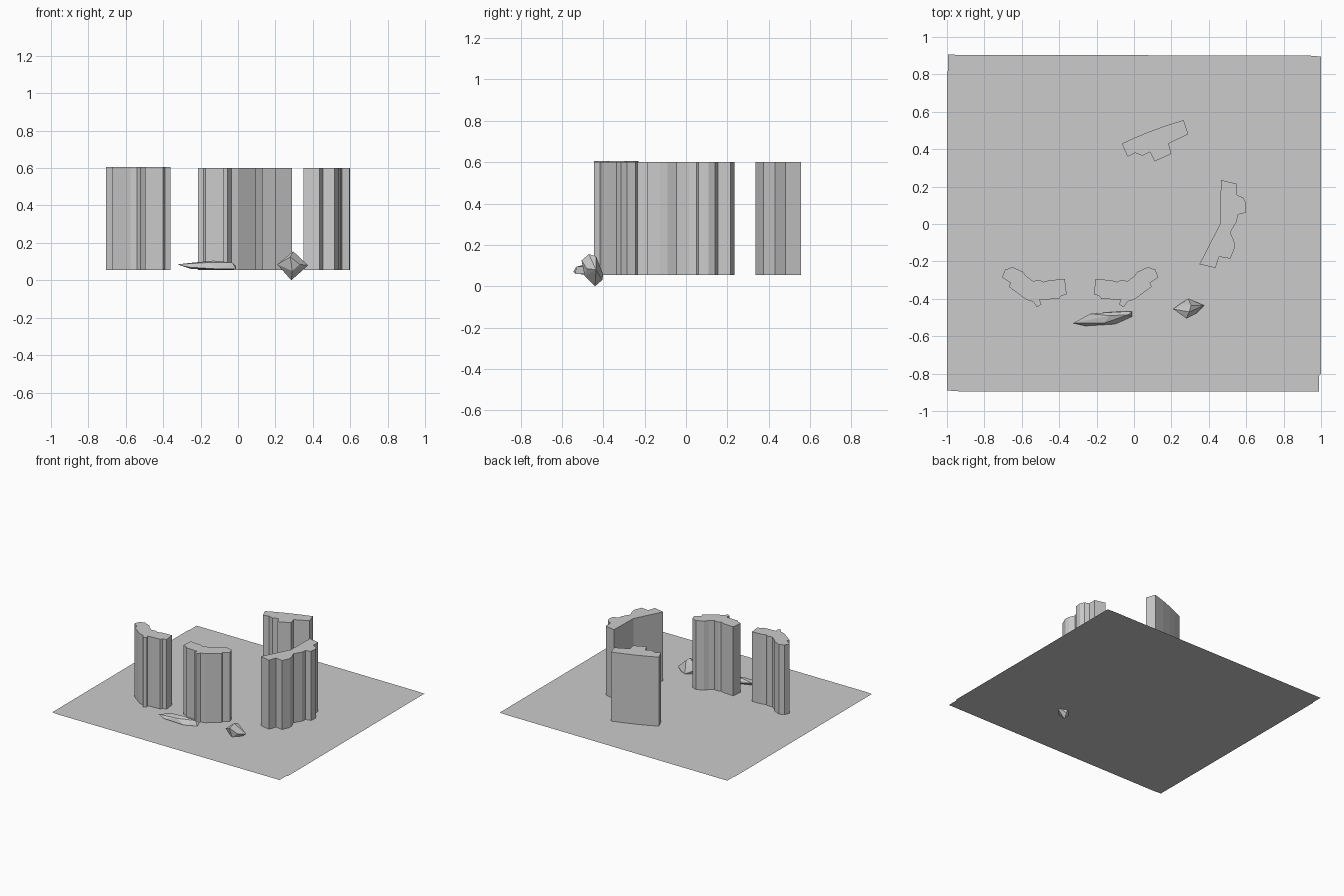
import bpy, bmesh

FLOOR = 0.055


def finish(bm, name):
    bmesh.ops.recalc_face_normals(bm, faces=bm.faces)
    me = bpy.data.meshes.new(name)
    bm.to_mesh(me)
    bm.free()
    ob = bpy.data.objects.new(name, me)
    bpy.context.collection.objects.link(ob)
    return ob


def pillar(name, outline, top):
    """Stone column: outline on the ground pulled straight up."""
    bm = bmesh.new()
    face = bm.faces.new([bm.verts.new((x, y, FLOOR)) for x, y in outline])
    ext = bmesh.ops.extrude_face_region(bm, geom=[face], use_keep_orig=True)
    for v in ext["geom"]:
        if isinstance(v, bmesh.types.BMVert):
            v.co.z = top
    finish(bm, name)


def rock(name, pts):
    """Faceted stone: convex hull of a few corner points."""
    bm = bmesh.new()
    for p in pts:
        bm.verts.new(p)
    res = bmesh.ops.convex_hull(bm, input=bm.verts)
    loose = [v for v in bm.verts if not v.link_faces]
    bmesh.ops.delete(bm, geom=loose, context="VERTS")
    finish(bm, name)


# ground sheet with slightly worn edges
bm = bmesh.new()
edge = [(-1, -0.89), (-0.93, -0.895), (0.99, -0.895), (0.99, -0.81), (1, -0.8),
        (1, 0.895), (0.94, 0.9), (-0.995, 0.905), (-0.995, 0.82), (-1, 0.81)]
ground = bm.faces.new([bm.verts.new((x, y, FLOOR)) for x, y in edge])
finish(bm, "ground_sheet")

# front pair of pillars, one mirrored from the other
front = [(-0.65, -0.23), (-0.595, -0.255), (-0.575, -0.28), (-0.54, -0.305),
         (-0.505, -0.30), (-0.485, -0.31), (-0.45, -0.30), (-0.37, -0.295),
         (-0.36, -0.375), (-0.39, -0.385), (-0.40, -0.40), (-0.505, -0.405),
         (-0.495, -0.43), (-0.52, -0.445), (-0.54, -0.415), (-0.575, -0.405),
         (-0.67, -0.335), (-0.66, -0.315), (-0.705, -0.285), (-0.69, -0.245)]
pillar("front_left_pillar", front, 0.605)
pillar("front_middle_pillar", [(-0.575 - x, y) for x, y in front], 0.60)

# right pillar, bent outline with two bulges
pillar("right_pillar", [
    (0.465, 0.235), (0.55, 0.215), (0.55, 0.155), (0.585, 0.14), (0.60, 0.11),
    (0.595, 0.06), (0.555, 0.05), (0.55, 0.015), (0.515, -0.045),
    (0.535, -0.09), (0.54, -0.125), (0.515, -0.185), (0.455, -0.175),
    (0.435, -0.235), (0.35, -0.215), (0.46, 0.0)], 0.60)

# back pillar, gently bowed on its far side
pillar("back_pillar", [
    (-0.065, 0.43), (0.0, 0.46), (0.08, 0.493), (0.17, 0.526), (0.265, 0.555),
    (0.29, 0.48), (0.185, 0.43), (0.20, 0.375), (0.11, 0.335), (0.085, 0.385),
    (0.045, 0.365), (0.005, 0.38), (-0.035, 0.36)], 0.60)

# flat shard lying in front
rock("flat_shard", [
    (-0.325, -0.53, 0.085), (-0.26, -0.545, 0.07), (-0.235, -0.48, 0.095),
    (-0.25, -0.525, 0.06), (-0.10, -0.535, 0.06), (-0.01, -0.495, 0.06),
    (-0.01, -0.467, 0.075), (-0.07, -0.467, 0.055), (-0.13, -0.49, 0.105),
    (-0.03, -0.485, 0.095), (-0.16, -0.53, 0.095)])

# diamond-shaped stone, half sunk through the ground
rock("diamond_stone", [
    (0.21, -0.455, 0.085), (0.375, -0.435, 0.08),
    (0.295, -0.47, 0.155), (0.305, -0.435, 0.145), (0.28, -0.505, 0.125),
    (0.285, -0.44, 0.0), (0.295, -0.405, 0.03), (0.29, -0.49, 0.05),
    (0.29, -0.40, 0.055), (0.25, -0.425, 0.075), (0.33, -0.48, 0.085)])
